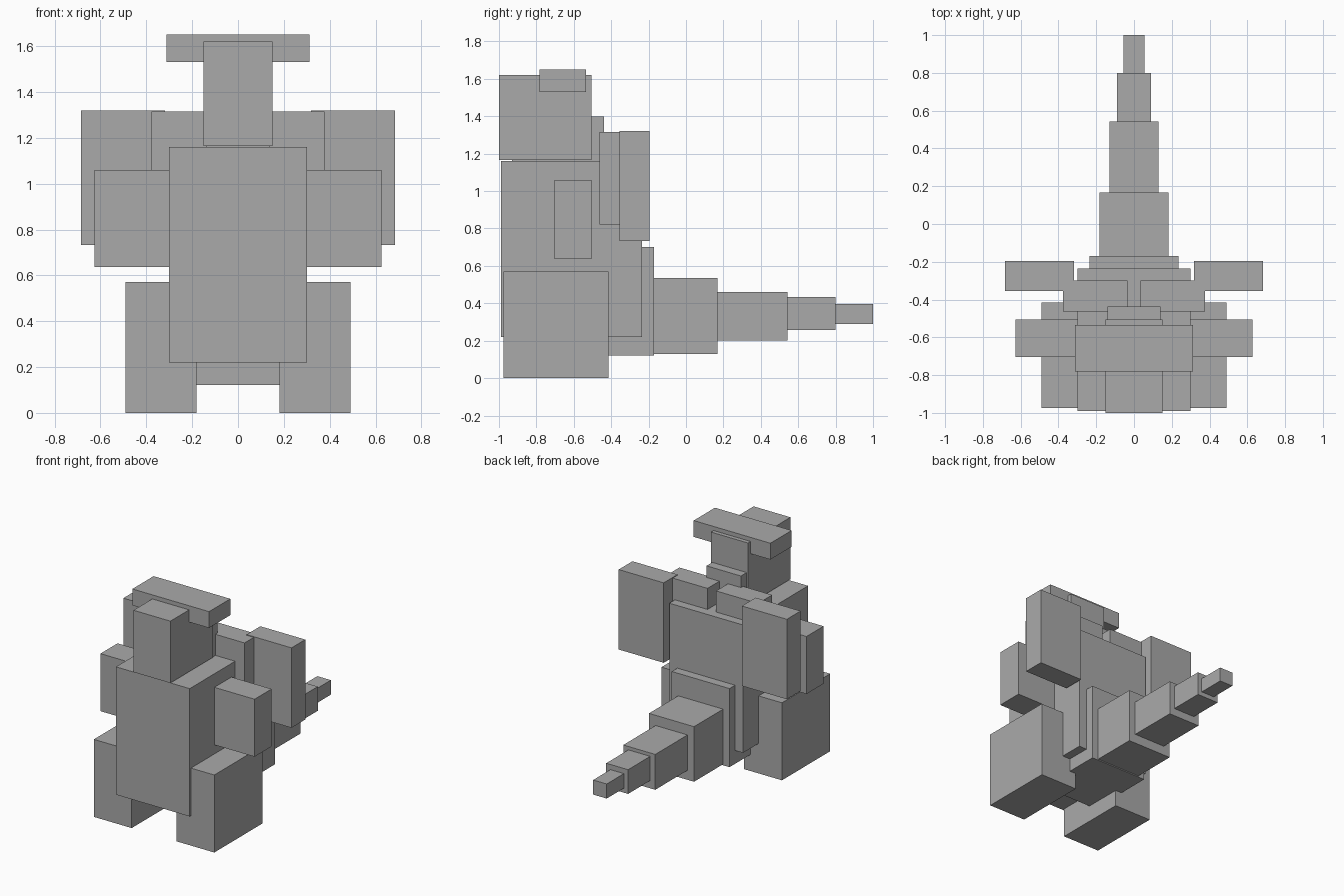
import bpy
from mathutils import Vector

cube = bpy.data.objects.get("Cube")
if cube:
    bpy.data.objects.remove(cube, do_unlink=True)

GREY = (0.4, 0.4, 0.4, 1.0)
grey = bpy.data.materials.new("plain grey")
grey.use_nodes = True
grey.diffuse_color = GREY
grey.node_tree.nodes["Principled BSDF"].inputs["Base Color"].default_value = GREY


def box(name, x, y, z):
    """Box spanning the given (low, high) ranges."""
    bpy.ops.mesh.primitive_cube_add(size=1)
    ob = bpy.context.object
    ob.name = ob.data.name = name
    lo, hi = (Vector(c) for c in zip(x, y, z))
    for v in ob.data.vertices:
        v.co = (lo + hi) / 2 + v.co * (hi - lo)
    ob.data.materials.append(grey)
    return ob


def centred(name, half_width, y, z):
    return box(name, (-half_width, half_width), y, z)


def pair(name, x, y, z):
    box("left_" + name, x, y, z)
    box("right_" + name, (-x[1], -x[0]), y, z)


# Body and head
centred("torso", 0.30, (-0.99, -0.235), (0.22, 1.16))
centred("hips", 0.235, (-0.70, -0.17), (0.122, 0.70))
centred("neck", 0.14, (-0.93, -0.438), (1.155, 1.40))
centred("head", 0.15, (-1.0, -0.505), (1.165, 1.62))
centred("ear_bar", 0.312, (-0.782, -0.535), (1.53, 1.65))

# Limbs
pair("arm", (0.25, 0.627), (-0.703, -0.505), (0.637, 1.06))
pair("leg", (0.182, 0.49), (-0.975, -0.415), (0.0, 0.57))

# Stepped wings
pair("inner_wing", (0.035, 0.377), (-0.462, -0.30), (0.822, 1.315))
pair("outer_wing", (0.318, 0.684), (-0.355, -0.195), (0.732, 1.32))

# Tapering tail: half width, y range, z range
tail = [
    (0.183, (-0.17, 0.168), (0.13, 0.535)),
    (0.130, (0.168, 0.543), (0.20, 0.46)),
    (0.089, (0.543, 0.80), (0.257, 0.435)),
    (0.055, (0.80, 1.0), (0.29, 0.397)),
]
for i, (w, y, z) in enumerate(tail, 1):
    centred(f"tail_segment_{i}", w, y, z)
